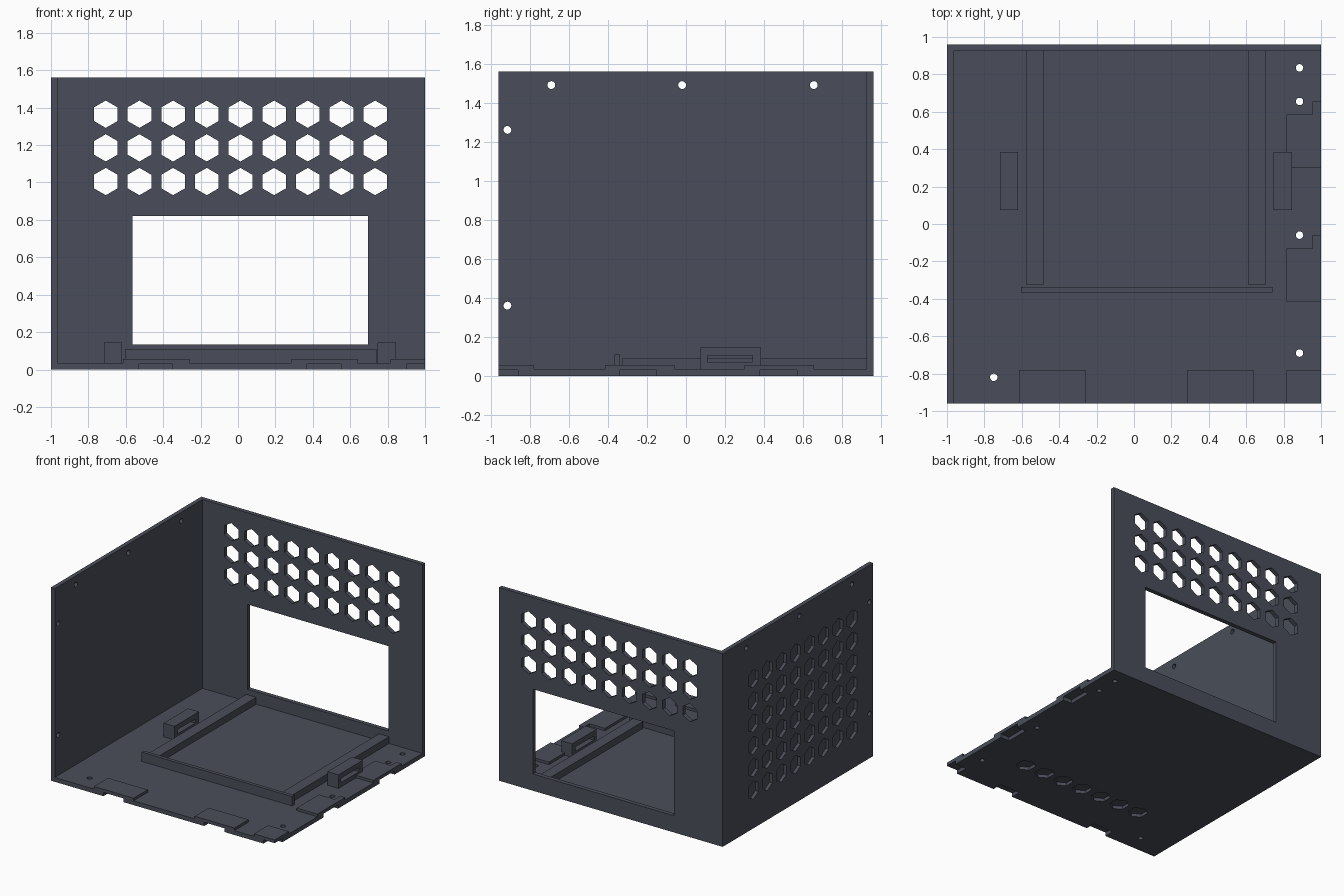
import bpy, bmesh, math
from mathutils import Matrix, Vector

if "Cube" in bpy.data.objects:
    bpy.data.objects.remove(bpy.data.objects["Cube"])

mat = bpy.data.materials.new("slate_grey")
mat.diffuse_color = (0.068, 0.076, 0.1, 1)
mat.use_nodes = True
mat.node_tree.nodes["Principled BSDF"].inputs["Base Color"].default_value = mat.diffuse_color


def add_box(bm, x0, x1, y0, y1, z0, z1):
    m = Matrix.Translation(((x0 + x1) / 2, (y0 + y1) / 2, (z0 + z1) / 2)) \
        @ Matrix.Diagonal((x1 - x0, y1 - y0, z1 - z0, 1))
    bmesh.ops.create_cube(bm, size=1, matrix=m)


def add_prism(bm, center, axis, radius, depth, sides):
    """Prism along an axis, with one corner pointing up (or along y when the axis is z)."""
    turn = {"x": Matrix(((0, 0, 1), (1, 0, 0), (0, 1, 0))),
            "y": Matrix(((-1, 0, 0), (0, 0, 1), (0, 1, 0))),
            "z": Matrix.Identity(3)}[axis].to_4x4()
    m = Matrix.Translation(Vector(center)) @ turn @ Matrix.Rotation(math.pi / 2, 4, "Z")
    ret = bmesh.ops.create_cone(bm, cap_ends=True, segments=sides, radius1=radius,
                                radius2=radius, depth=depth)
    vs = ret["verts"]
    # rotate so that a corner lies exactly on the local x axis
    a = math.atan2(vs[0].co.y, vs[0].co.x)
    bmesh.ops.transform(bm, matrix=m @ Matrix.Rotation(-a, 4, "Z"), verts=vs)


def finish(bm, name):
    bmesh.ops.recalc_face_normals(bm, faces=bm.faces[:])
    me = bpy.data.meshes.new(name)
    bm.to_mesh(me)
    bm.free()
    me.materials.append(mat)
    ob = bpy.data.objects.new(name, me)
    bpy.context.collection.objects.link(ob)
    return ob


def box(name, *dims):
    bm = bmesh.new()
    add_box(bm, *dims)
    return finish(bm, name)


def cut(ob, cutter):
    mod = ob.modifiers.new("cut", "BOOLEAN")
    mod.operation = "DIFFERENCE"
    mod.solver = "EXACT"
    mod.object = cutter
    bpy.context.view_layer.objects.active = ob
    bpy.ops.object.modifier_apply(modifier=mod.name)
    bpy.data.objects.remove(cutter, do_unlink=True)


# Three-sided shell: floor, left wall and back wall
shell = box("case_shell", -1, 1, -0.96, 0.96, 0, 1.56)
cut(shell, box("inner_void", -0.965, 2, -2, 0.925, 0.035, 3))

holes = bmesh.new()
# Window and vent grid in the back wall
add_box(holes, -0.565, 0.695, 0.9, 1.0, 0.135, 0.82)
for i in range(9):
    for z in (1.005, 1.185, 1.365):
        add_prism(holes, (-0.707 + 0.18 * i, 0.94, z), "y", 0.073, 0.1, 6)
# Blind hexagon pockets on the outside of the left wall
for i in range(8):
    for j in range(6):
        add_prism(holes, (-1, -0.69 + 0.18 * i, 0.31 + 0.18 * j), "x", 0.073, 0.05, 6)
# Blind hexagon pockets under the floor
for i in range(7):
    add_prism(holes, (-0.49 + 0.18 * i, -0.54, 0), "z", 0.073, 0.05, 6)
# Screw holes in the floor and the left wall
for x, y in ((0.885, 0.835), (0.885, 0.655), (0.885, -0.06), (0.885, -0.69), (-0.75, -0.82)):
    add_prism(holes, (x, y, 0.015), "z", 0.02, 0.1, 20)
for y, z in ((-0.69, 1.49), (-0.02, 1.49), (0.655, 1.49), (-0.915, 1.26), (-0.915, 0.36)):
    add_prism(holes, (-0.98, y, z), "x", 0.02, 0.1, 20)
# Joint notches under the front and right edges
for x in (-0.53, 0.37):
    add_box(holes, x, x + 0.18, -1.1, -0.88, -0.1, 0.03)
for y in (-0.34, 0.38):
    add_box(holes, 0.92, 1.1, y, y + 0.19, -0.1, 0.03)
add_box(holes, 0.9, 1.1, -1.1, -0.86, -0.1, 0.03)
cut(shell, finish(holes, "hole_cutters"))

# Raised pads above the notches
F = 0.035
for i, (x0, x1) in enumerate(((-0.615, -0.26), (0.285, 0.64), (0.815, 1.0))):
    box(f"front_pad_{i + 1}", x0, x1, -0.96, -0.78, F, 0.056)
for i, y in enumerate((-0.415, 0.3)):
    box(f"side_pad_{i + 1}", 0.815, 1, y, y + 0.285, F, 0.056)
    box(f"side_pad_lip_{i + 1}", 0.955, 1, y + 0.285, y + 0.355, F, 0.056)

# Tray rails and front stop bar
box("left_rail", -0.575, -0.485, -0.327, 0.925, F, 0.09)
box("right_rail", 0.612, 0.702, -0.327, 0.925, F, 0.09)
box("stop_bar", -0.605, 0.74, -0.367, -0.338, F, 0.11)

# Slotted strap blocks
for name, x in (("left_strap_block", -0.717), ("right_strap_block", 0.747)):
    block = box(name, x, x + 0.098, 0.075, 0.385, F, 0.145)
    cut(block, box("slot_cutter", x - 0.1, x + 0.2, 0.11, 0.34, 0.07, 0.103))
